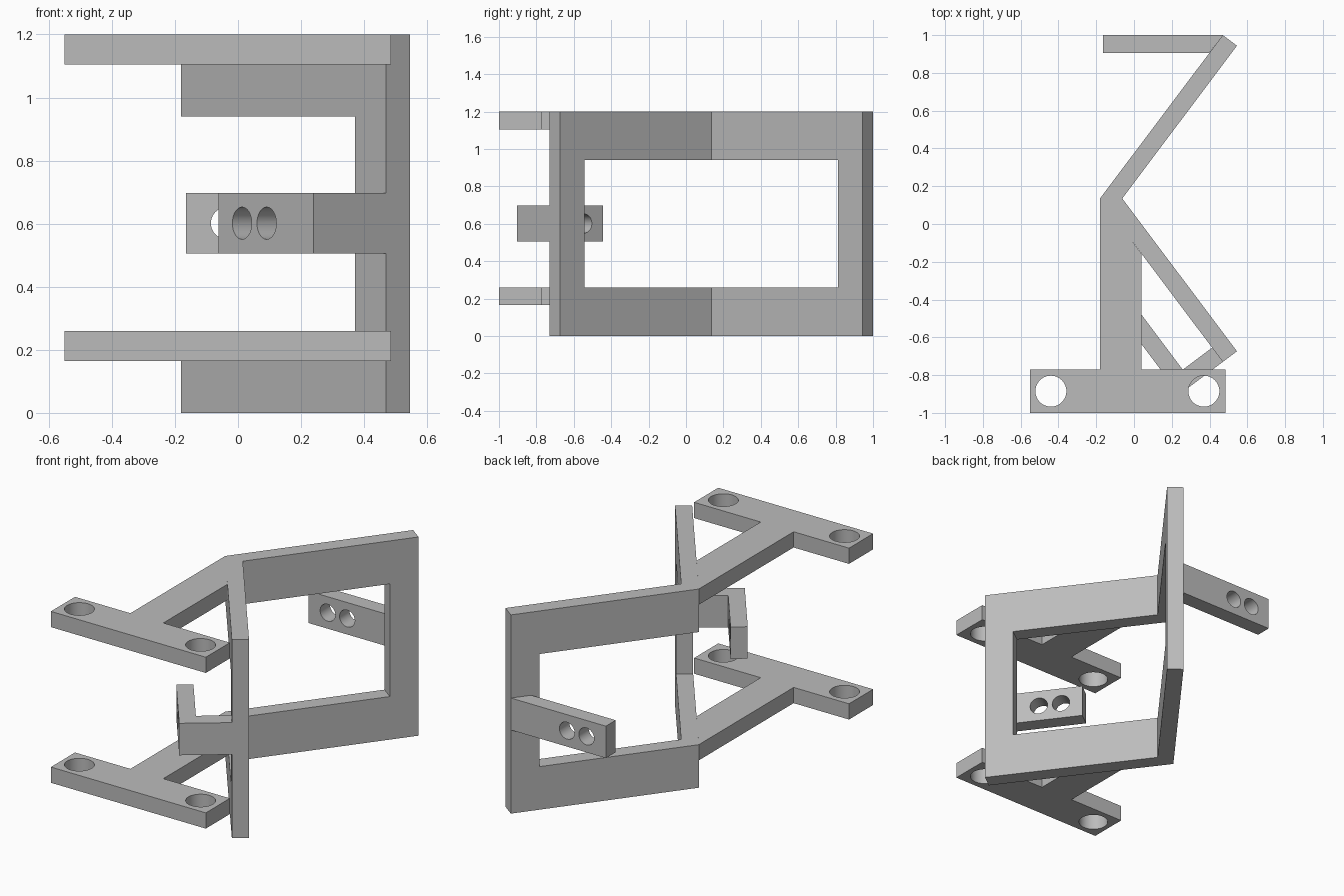
import bpy, bmesh, math
from mathutils import Vector

if "Cube" in bpy.data.objects:
    bpy.data.objects.remove(bpy.data.objects["Cube"], do_unlink=True)

grey = bpy.data.materials.new("plain grey")
grey.use_nodes = True
grey.diffuse_color = (0.5, 0.5, 0.5, 1)
grey.node_tree.nodes["Principled BSDF"].inputs["Base Color"].default_value = (0.5, 0.5, 0.5, 1)


def prism(name, plan, z0, z1):
    """Extrude a plan outline between two heights."""
    bm = bmesh.new()
    face = bm.faces.new([bm.verts.new((x, y, z0)) for x, y in plan])
    top = bmesh.ops.extrude_face_region(bm, geom=[face])["geom"]
    bmesh.ops.translate(bm, vec=(0, 0, z1 - z0),
                        verts=[v for v in top if isinstance(v, bmesh.types.BMVert)])
    bmesh.ops.recalc_face_normals(bm, faces=bm.faces)
    mesh = bpy.data.meshes.new(name)
    bm.to_mesh(mesh)
    bm.free()
    mesh.materials.append(grey)
    obj = bpy.data.objects.new(name, mesh)
    bpy.context.collection.objects.link(obj)
    return obj


def drill(centre, axis, radius):
    """Round cutter through a point along an axis."""
    bpy.ops.mesh.primitive_cylinder_add(vertices=48, radius=radius, depth=0.3, location=centre)
    obj = bpy.context.object
    obj.rotation_euler = Vector(axis).to_track_quat("Z", "Y").to_euler()
    obj.data.materials.append(grey)
    return obj


def cut(obj, cutters):
    """Subtract the cutters, then smooth only the round walls."""
    bpy.ops.object.select_all(action="DESELECT")
    bpy.context.view_layer.objects.active = obj
    obj.select_set(True)
    for c in cutters:
        mod = obj.modifiers.new("cut", "BOOLEAN")
        mod.operation, mod.solver, mod.object = "DIFFERENCE", "EXACT", c
        bpy.ops.object.modifier_apply(modifier=mod.name)
    for c in cutters:
        bpy.data.objects.remove(c, do_unlink=True)
    bpy.ops.object.shade_smooth_by_angle(angle=math.radians(30))


# Plan layout: along = wing direction, across = wing normal
HEIGHT, ELBOW_Y, THICK = 1.2, 0.135, 0.094
along, across = Vector((0.6, -0.8)), Vector((0.8, 0.6))
wing_end = Vector((0.47, -0.73))


def chevron(outer_x, inner_x, outer_end, inner_end):
    """Bent strip, mirrored about the elbow."""
    def flip(p):
        return (p[0], 2 * ELBOW_Y - p[1])
    return [(outer_x, ELBOW_Y), tuple(outer_end), tuple(inner_end),
            (inner_x, ELBOW_Y), flip(inner_end), flip(outer_end)]


# Bent frame with one window running round the elbow
frame = prism("bent_frame", chevron(-0.18, -0.0625, wing_end, wing_end + THICK * across), 0, HEIGHT)
jamb = wing_end - 0.165 * along
window = prism("window_cutter", chevron(-0.305, 0.0625, jamb - 0.1 * across,
                                        jamb + (THICK + 0.1) * across), 0.26, 0.94)
cut(frame, [window])

# Upper and lower T-shaped arms, each with two bolt holes
arm_plan = [(-0.18, ELBOW_Y), (-0.18, -0.77), (-0.55, -0.77), (-0.55, -1), (0.485, -1),
            (0.485, -0.77), (0.04, -0.77), (0.04, -0.158)]
for name, z in (("lower_arm", 0.165), ("upper_arm", 1.105)):
    arm = prism(name, arm_plan, z, z + 0.095)
    cut(arm, [drill((x, -0.885, z + 0.05), (0, 0, 1), 0.082) for x in (-0.44, 0.37)])

# Straight rear tab
TAB = (0.505, 0.698)
mid = sum(TAB) / 2
rear = prism("rear_tab", [(-0.165, 1), (0.47, 1), (0.399, 0.906), (-0.165, 0.906)], *TAB)
cut(rear, [drill((x, 0.95, mid), (0, 1, 0), 0.051) for x in (-0.035, 0.095)])

# Hooked front tab, turning back parallel to the wing
corner = wing_end - 0.288 * across
tip = corner - 0.503 * along
hook = prism("front_hook_tab", [wing_end, corner, tip, tip + THICK * across,
                                corner + THICK * (across - along), wing_end - THICK * along], *TAB)
holes = [tip + d * along + THICK / 2 * across for d in (0.125, 0.255)]
cut(hook, [drill((p.x, p.y, mid), (across.x, across.y, 0), 0.051) for p in holes])
